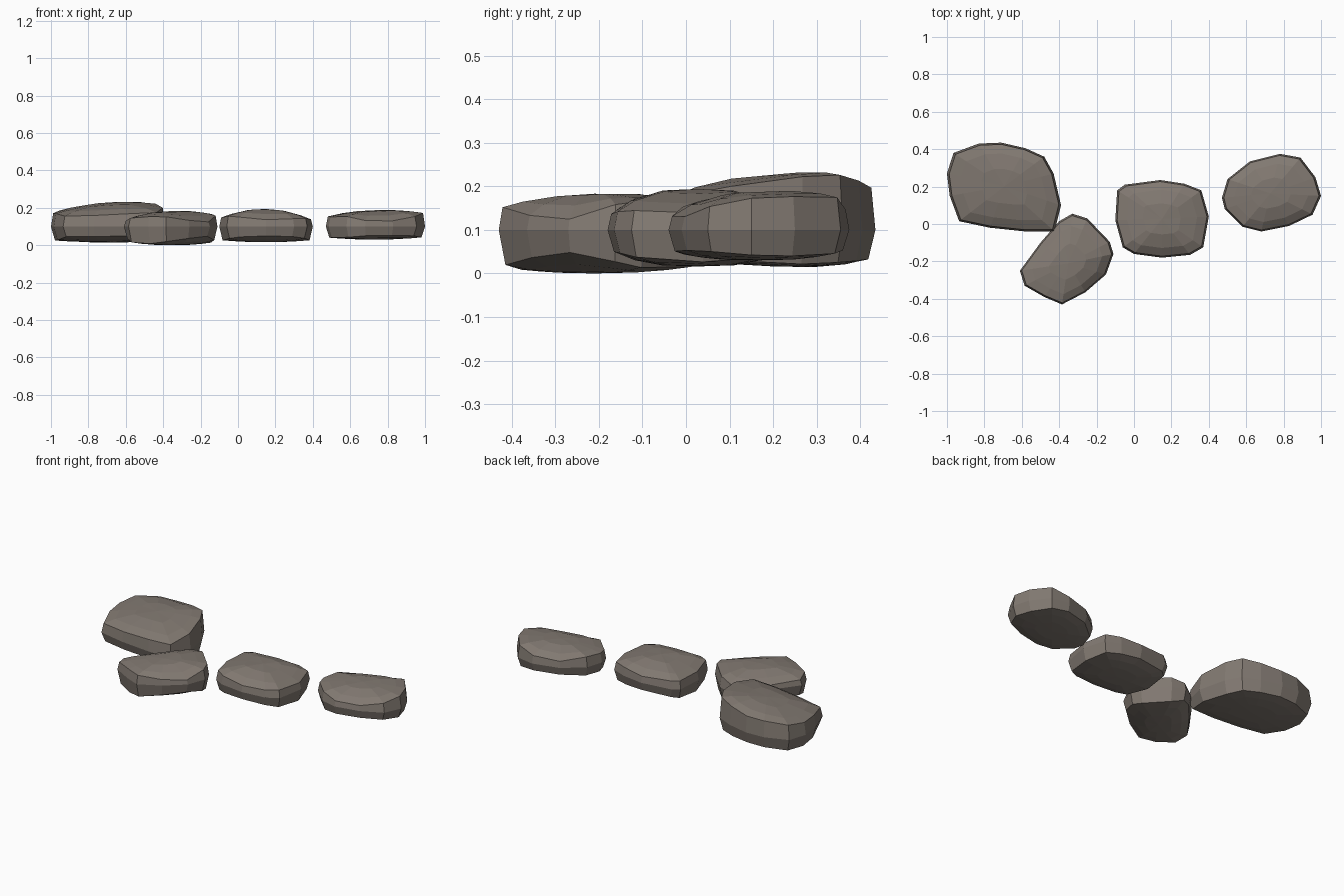
import bpy
import bmesh
from math import radians, hypot
from mathutils import Vector, Matrix

cube = bpy.data.objects.get("Cube")
if cube:
    bpy.data.objects.remove(cube, do_unlink=True)

# One warm grey for every stone
stone_mat = bpy.data.materials.new("warm grey stone")
stone_mat.use_nodes = True
colour = (0.22, 0.19, 0.165, 1)
stone_mat.diffuse_color = colour
bsdf = stone_mat.node_tree.nodes["Principled BSDF"]
bsdf.inputs["Base Color"].default_value = colour
bsdf.inputs["Roughness"].default_value = 0.9


def stepping_stone(name, outline, angle, low, top, drop_u, drop_v, rise,
                   tilt_u=0, tilt_v=0, low_tilt=0):
    """Loft rings of the outline into a slab, arched across its short axis."""
    pts = [Vector(p) for p in outline]
    turn = Matrix.Rotation(-radians(angle), 2)
    local = [turn @ p for p in pts]
    lo = Vector((min(p.x for p in local), min(p.y for p in local)))
    hi = Vector((max(p.x for p in local), max(p.y for p in local)))
    mid, half = (lo + hi) / 2, (hi - lo) / 2
    centre = turn.transposed() @ mid

    def height(p, level):
        q = turn @ p - mid
        u, v = q.x / half.x, q.y / half.y
        if level == "top":
            return top - hypot(drop_u * u * u, drop_v * abs(v) ** 3) + tilt_u * u + tilt_v * v
        if level == "bottom":
            return low + 0.012 * u * u + rise * abs(v) ** 3 + low_tilt * v
        return 0.1

    bm = bmesh.new()
    levels = [(0.4, "bottom"), (0.7, "bottom"), (0.93, "bottom"), (1, "rim"),
              (0.96, "top"), (0.75, "top"), (0.4, "top")]
    rings = []
    for scale, level in levels:
        ring = []
        for p in pts:
            q = centre + (p - centre) * scale
            ring.append(bm.verts.new((q.x, q.y, height(q, level))))
        rings.append(ring)

    n = len(pts)
    for a, b in zip(rings, rings[1:]):
        for i in range(n):
            j = (i + 1) % n
            bm.faces.new((a[i], a[j], b[j], b[i]))
    # Close the underside and the crown with fans
    for ring, level in ((rings[0], "bottom"), (rings[-1], "top")):
        hub = bm.verts.new((centre.x, centre.y, height(centre, level)))
        for i in range(n):
            bm.faces.new((ring[i], ring[(i + 1) % n], hub))
    bmesh.ops.recalc_face_normals(bm, faces=bm.faces)

    mesh = bpy.data.meshes.new(name)
    bm.to_mesh(mesh)
    bm.free()
    mesh.materials.append(stone_mat)
    obj = bpy.data.objects.new(name, mesh)
    bpy.context.collection.objects.link(obj)


# Large stone at the far right, highest toward its back
stepping_stone("large_stone",
               [(-1, .27), (-.965, .38), (-.83, .43), (-.71, .435), (-.58, .405), (-.48, .36),
                (-.43, .27), (-.39, .1), (-.425, -.04), (-.58, -.04), (-.77, -.02),
                (-.935, .015), (-.985, .15)],
               -5, .016, .224, .04, .05, .03, tilt_u=.02, tilt_v=.02, low_tilt=-.008)

# Slanted stone in front
stepping_stone("slanted_stone",
               [(-.61, -.25), (-.5, -.1), (-.4, .015), (-.33, .055), (-.25, .03), (-.13, -.095),
                (-.11, -.16), (-.15, -.27), (-.26, -.365), (-.385, -.43), (-.48, -.39),
                (-.585, -.33)],
               47, 0, .183, .03, .07, .058, tilt_u=.01)

# Middle stone
stepping_stone("middle_stone",
               [(-.1, .02), (-.09, .18), (-.05, .21), (.14, .235), (.27, .215), (.36, .18),
                (.4, .04), (.37, -.125), (.3, -.165), (.15, -.18), (0, -.16), (-.06, -.125)],
               0, .016, .194, .055, .065, .042, tilt_u=-.005)

# Stone at the far left
stepping_stone("end_stone",
               [(.47, .14), (.5, .24), (.62, .335), (.78, .375), (.89, .355), (.97, .25),
                (1, .15), (.955, .05), (.83, -.01), (.68, -.04), (.58, -.015), (.485, .08)],
               15, .03, .187, .025, .06, .028, tilt_u=.012, tilt_v=.006)
